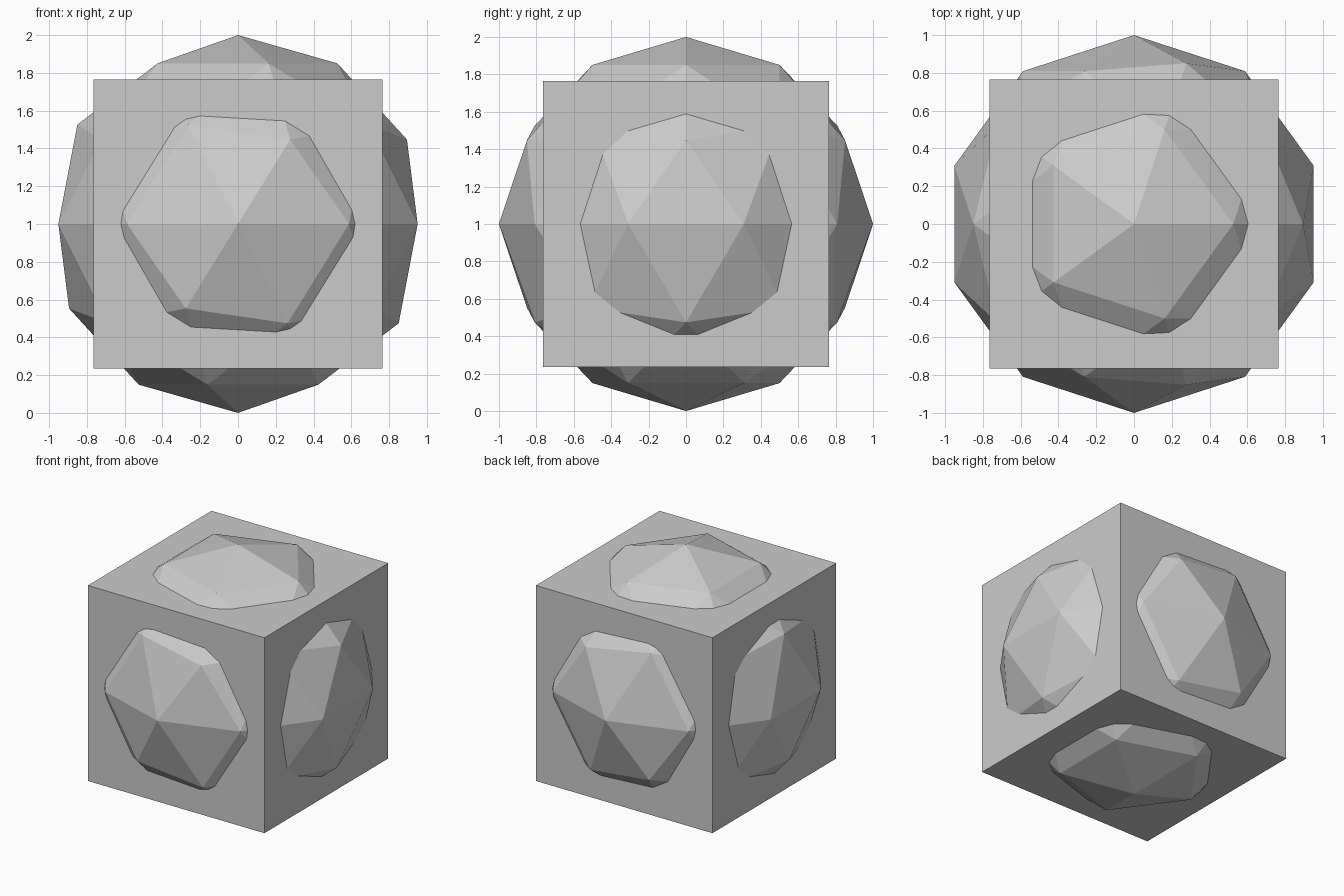
import bpy

if "Cube" in bpy.data.objects:
    bpy.data.objects.remove(bpy.data.objects["Cube"])

# Cube body
bpy.ops.mesh.primitive_cube_add(size=1.53, location=(0, 0, 1))
bpy.context.object.name = "cube_body"

# Faceted ball bulging through every face of the cube
bpy.ops.mesh.primitive_ico_sphere_add(subdivisions=2, radius=1, location=(0, 0, 1))
bpy.context.object.name = "faceted_ball"
